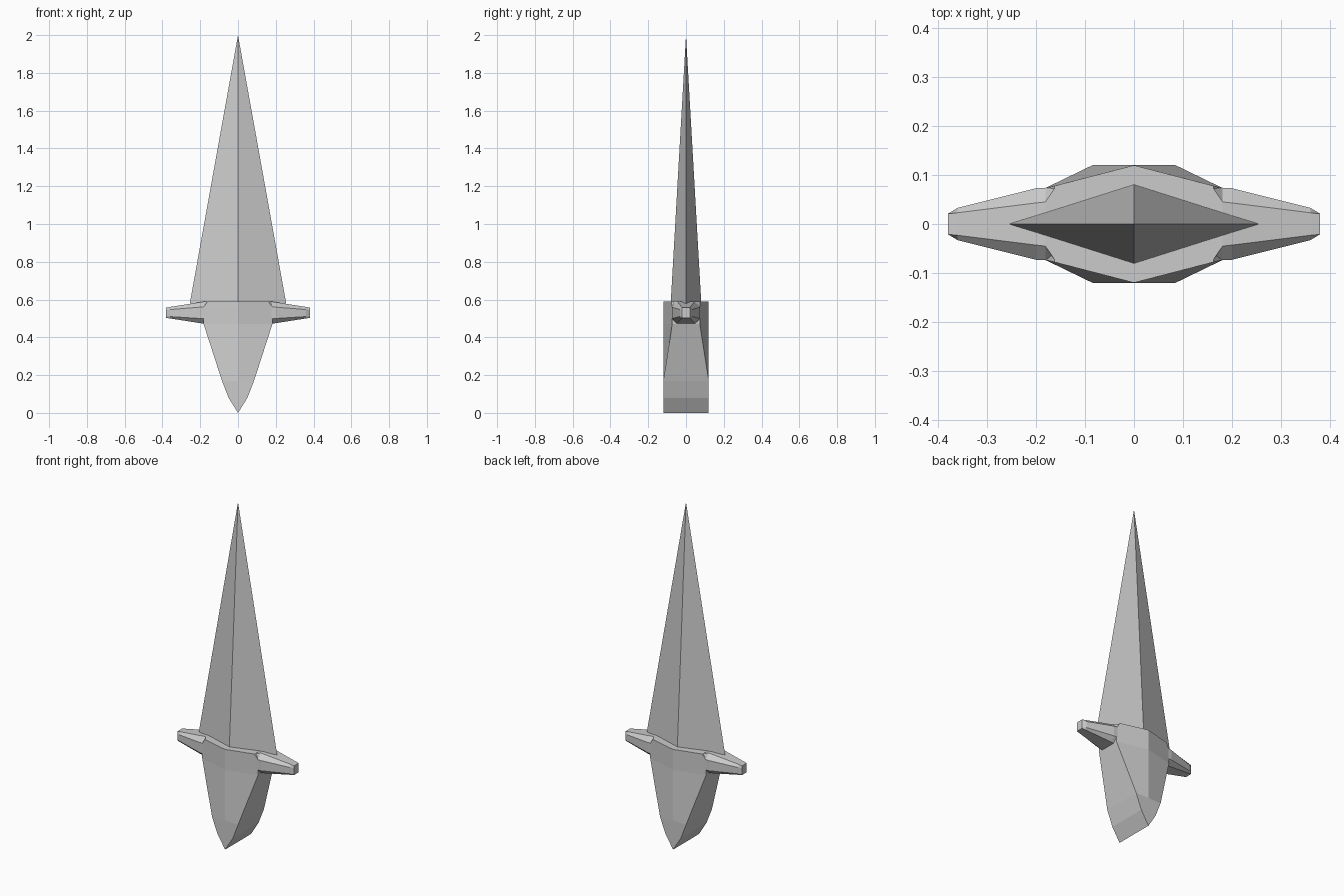
import bpy, bmesh

if "Cube" in bpy.data.objects:
    bpy.data.objects.remove(bpy.data.objects["Cube"])


def loft(name, rings):
    """Skin a list of equal-length rings and cap both ends."""
    bm = bmesh.new()
    loops = [[bm.verts.new(p) for p in r] for r in rings]
    for a, b in zip(loops, loops[1:]):
        n = len(a)
        for i in range(n):
            j = (i + 1) % n
            bm.faces.new((a[i], a[j], b[j], b[i]))
    bm.faces.new(loops[0])
    bm.faces.new(loops[-1])
    bmesh.ops.remove_doubles(bm, verts=bm.verts[:], dist=0.0005)
    bmesh.ops.recalc_face_normals(bm, faces=bm.faces[:])
    me = bpy.data.meshes.new(name)
    bm.to_mesh(me)
    bm.free()
    ob = bpy.data.objects.new(name, me)
    bpy.context.collection.objects.link(ob)
    return ob


# blade: slender four-sided spike
bpy.ops.mesh.primitive_cone_add(vertices=4, radius1=1, radius2=0, depth=1.42,
                                location=(0, 0, 1.29))
blade = bpy.context.object
blade.name = "blade"
blade.scale = (0.255, 0.081, 1)


# grip: wedge with a horizontal bottom edge, widening to a ridged top
def grip_ring(z, x, y):
    return [(0, -0.12, z), (x, -y, z), (x, y, z),
            (0, 0.12, z), (-x, y, z), (-x, -y, z)]


loft("grip", [grip_ring(*s) for s in (
    (0.08, 0.05, 0.12), (0.17, 0.085, 0.12),
    (0.47, 0.182, 0.073), (0.50, 0.182, 0.073),
    (0.56, 0.182, 0.073), (0.59, 0.162, 0.078))])

# grip tip: triangular prism running front to back
loft("grip_tip", [[(-0.05, y, 0.08), (0.05, y, 0.08), (0, y, 0)]
                  for y in (-0.12, 0.12)])


# guard arms: chamfered bars tapering outward
def arm_ring(side, x, y_top, y_side, y_bot, z_top, z_up, z_low, z_bot):
    half = [(y_top, z_top), (y_side, z_up), (y_side, z_low), (y_bot, z_bot)]
    ring = half + [(-y, z) for y, z in reversed(half)]
    return [(side * x, y, z) for y, z in ring]


for side, label in ((-1, "left"), (1, "right")):
    loft("guard_arm_" + label, [arm_ring(side, *s) for s in (
        (0.160, 0.076, 0.077, 0.072, 0.589, 0.575, 0.50, 0.475),
        (0.181, 0.045, 0.074, 0.048, 0.589, 0.562, 0.50, 0.472),
        (0.200, 0.043, 0.073, 0.046, 0.586, 0.560, 0.50, 0.475),
        (0.360, 0.023, 0.033, 0.024, 0.561, 0.547, 0.51, 0.500),
        (0.380, 0.021, 0.021, 0.021, 0.557, 0.545, 0.51, 0.503))])
